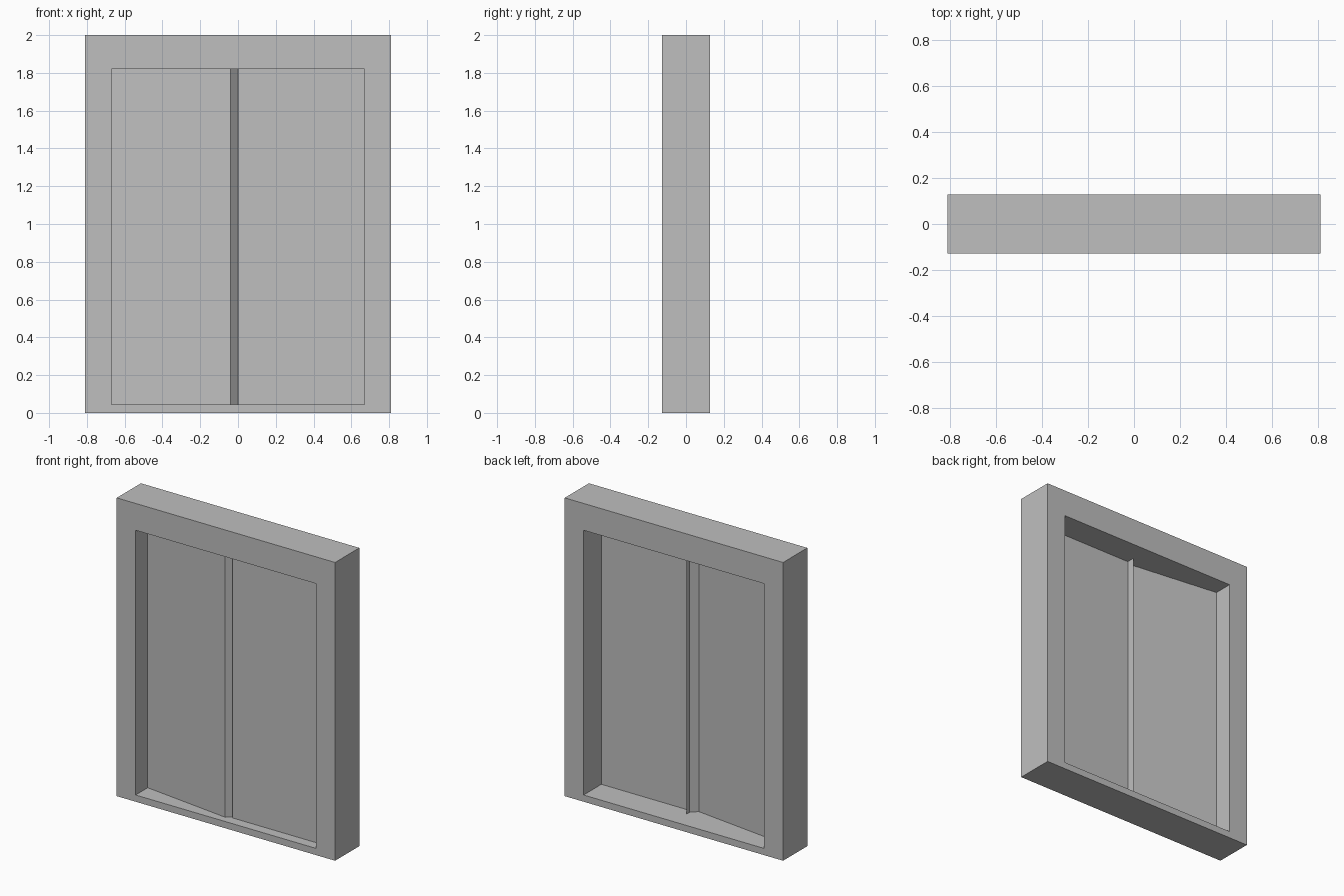
import bpy
import bmesh

cube = bpy.data.objects.get("Cube")
if cube:
    bpy.data.objects.remove(cube, do_unlink=True)

# One plain grey for every part
GREY = (0.52, 0.52, 0.52, 1.0)
grey = bpy.data.materials.new("plain grey")
grey.use_nodes = True
grey.diffuse_color = GREY
grey.node_tree.nodes["Principled BSDF"].inputs["Base Color"].default_value = GREY

HALF_W, TOP, DEPTH = 0.81, 2.0, 0.128
OPEN_W, SILL, HEAD = 0.67, 0.045, 1.82


def finish(name, bm):
    mesh = bpy.data.meshes.new(name)
    bm.to_mesh(mesh)
    bm.free()
    mesh.materials.append(grey)
    obj = bpy.data.objects.new(name, mesh)
    bpy.context.collection.objects.link(obj)
    return obj


def rect(bm, half_w, low, high, y):
    corners = ((-half_w, low), (half_w, low), (half_w, high), (-half_w, high))
    return [bm.verts.new((x, y, z)) for x, z in corners]


def sheet(name, path):
    """Upright thin sheet following a floor path from sill to head."""
    bm = bmesh.new()
    low = [bm.verts.new((x, y, SILL)) for x, y in path]
    high = [bm.verts.new((x, y, HEAD)) for x, y in path]
    for i in range(len(path) - 1):
        bm.faces.new((low[i], low[i + 1], high[i + 1], high[i]))
    return finish(name, bm)


# Frame: outer and inner outlines joined front to back
bm = bmesh.new()
loops = [rect(bm, HALF_W, 0, TOP, -DEPTH), rect(bm, HALF_W, 0, TOP, DEPTH),
         rect(bm, OPEN_W, SILL, HEAD, DEPTH), rect(bm, OPEN_W, SILL, HEAD, -DEPTH)]
for a, b in zip(loops, loops[1:] + loops[:1]):
    for i in range(4):
        j = (i + 1) % 4
        bm.faces.new((a[i], a[j], b[j], b[i]))
bmesh.ops.recalc_face_normals(bm, faces=bm.faces)
finish("frame", bm)

# Right leaf swings slightly forward and ends in an angled lip
sheet("right_leaf", [(-OPEN_W, 0.0), (-0.04, -0.078), (0.0, -0.038)])

# Left leaf lies flat with a returned edge at the middle
sheet("left_leaf", [(0.0, -0.007), (0.0, -0.06), (OPEN_W, -0.06)])
